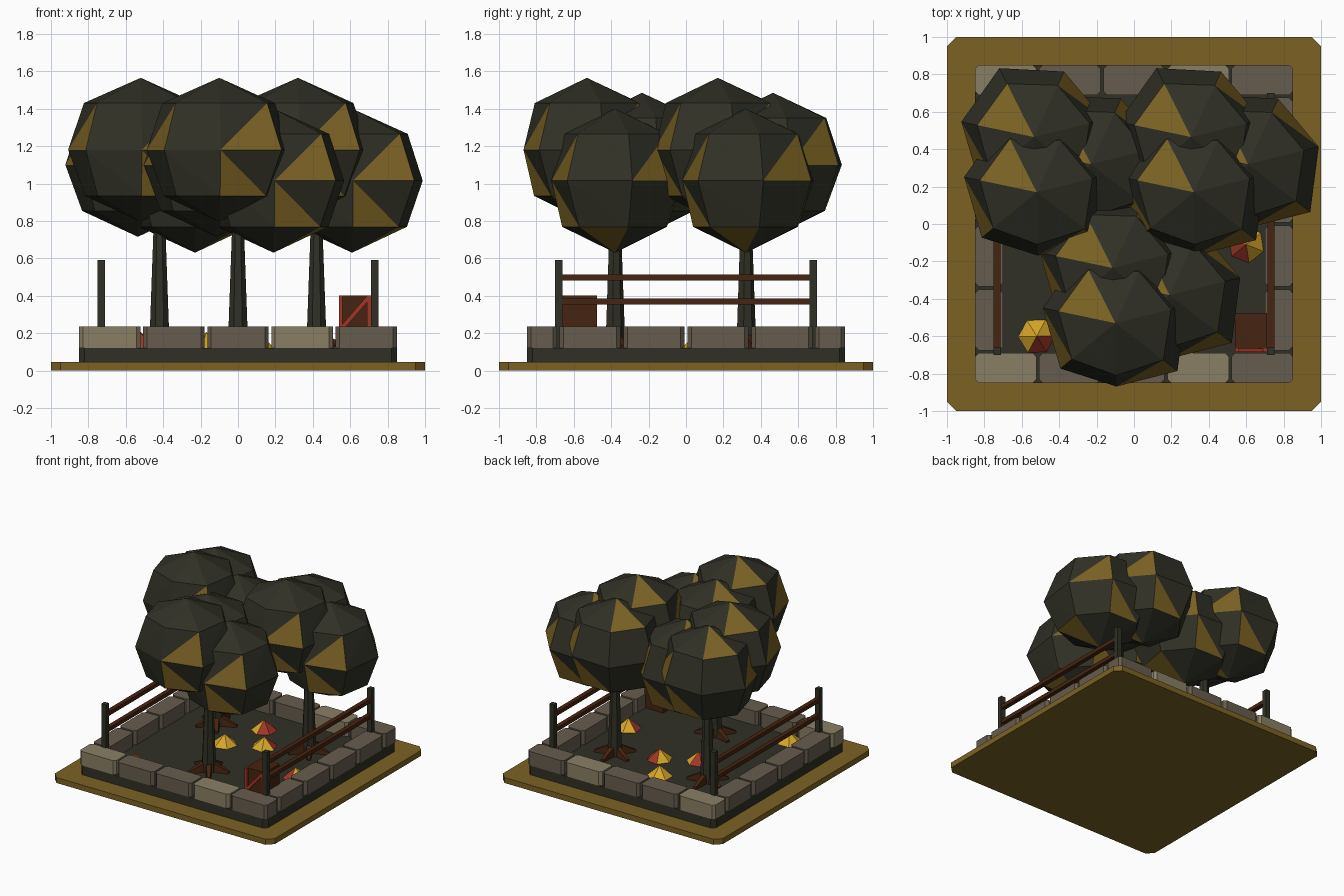
import bpy, bmesh, math
from mathutils import Vector

if "Cube" in bpy.data.objects:
    bpy.data.objects.remove(bpy.data.objects["Cube"])


def srgb(c):
    c /= 255
    return c / 12.92 if c <= 0.04045 else ((c + 0.055) / 1.055) ** 2.4


def material(name, r, g, b):
    m = bpy.data.materials.new(name)
    m.diffuse_color = (srgb(r), srgb(g), srgb(b), 1)
    m.use_nodes = True
    m.node_tree.nodes["Principled BSDF"].inputs["Base Color"].default_value = m.diffuse_color
    return m


OCHRE = material("ochre", 124, 98, 36)
DARK = material("dark olive", 48, 48, 38)
STONE = material("stone", 103, 92, 78)
PALE = material("pale stone", 138, 127, 101)
BROWN = material("brown wood", 70, 36, 17)
RED = material("rust red", 160, 54, 38)
GOLD = material("leaf gold", 214, 166, 40)


def finish(name, bm, mats):
    bmesh.ops.recalc_face_normals(bm, faces=bm.faces)
    me = bpy.data.meshes.new(name)
    bm.to_mesh(me)
    bm.free()
    for m in mats:
        me.materials.append(m)
    ob = bpy.data.objects.new(name, me)
    bpy.context.collection.objects.link(ob)
    return ob


def box(name, x0, x1, y0, y1, z0, z1, mat, cut=0):
    """Box whose vertical edges are chamfered by cut."""
    bm = bmesh.new()
    bmesh.ops.create_cube(bm, size=1)
    for v in bm.verts:
        v.co = (x0 if v.co.x < 0 else x1, y0 if v.co.y < 0 else y1, z0 if v.co.z < 0 else z1)
    if cut:
        up = [e for e in bm.edges if abs(e.verts[0].co.z - e.verts[1].co.z) > 1e-5]
        bmesh.ops.bevel(bm, geom=up, offset=cut, segments=1, affect='EDGES')
    return finish(name, bm, [mat])


# Base plate and soil bed
box("base_plate", -1, 1, -1, 1, 0, 0.045, OCHRE, 0.05)
box("soil_bed", -0.85, 0.85, -0.85, 0.85, 0.045, 0.12, DARK, 0.03)

# Stone border: five blocks front and back, four on each side
for s, side in ((-1, "front"), (1, "back")):
    for i in range(5):
        x = -0.686 + i * 0.343
        y0, y1 = sorted((s * 0.69, s * 0.85))
        box(f"{side}_stone", x - 0.164, x + 0.164, y0, y1, 0.12, 0.235,
            PALE if i % 3 == 0 else STONE, 0.02)
for s, side in ((-1, "left"), (1, "right")):
    for i in range(4):
        y = -0.513 + i * 0.342
        x0, x1 = sorted((s * 0.70, s * 0.85))
        box(f"{side}_stone", x0, x1, y - 0.162, y + 0.162, 0.12, 0.235, STONE, 0.02)

# Fences on the left and right
for s, side in ((-1, "left"), (1, "right")):
    x = s * 0.732
    for y in (-0.68, 0.68):
        box(f"{side}_fence_post", x - 0.02, x + 0.02, y - 0.02, y + 0.02, 0.12, 0.59, DARK)
    for z in (0.368, 0.498):
        box(f"{side}_fence_rail", x - 0.018, x + 0.018, -0.68, 0.68, z - 0.016, z + 0.016, BROWN)

# Crate with red battens on the front
box("crate", 0.54, 0.71, -0.665, -0.475, 0.12, 0.40, BROWN)
box("crate_left_batten", 0.54, 0.56, -0.685, -0.665, 0.12, 0.40, RED)
box("crate_right_batten", 0.69, 0.71, -0.685, -0.665, 0.12, 0.40, RED)
bm = bmesh.new()
vs = [bm.verts.new((x, y, z)) for y in (-0.685, -0.665)
      for x, z in ((0.56, 0.215), (0.56, 0.25), (0.69, 0.40), (0.69, 0.365))]
bm.faces.new(vs[:4])
bm.faces.new(vs[4:])
for i in range(4):
    j = (i + 1) % 4
    bm.faces.new((vs[i], vs[j], vs[4 + j], vs[4 + i]))
finish("crate_diagonal", bm, [RED])

# Foliage ball: poles and three seven-sided rings, with some ochre facets
N = 7
WOBBLE = [0.88, 1.09, 1.01, 1.0, 1.07, 1.03, 0.99]
OCHRE_FACES = {("top", 4), ("up", 0), ("up", 2), ("up", 5), ("low", 0), ("low", 3), ("bottom", 1)}


def crown(name, c, r):
    bm = bmesh.new()
    c = Vector(c)

    def ring(z, rad, mix):
        out = []
        for k in range(N):
            a = math.radians(-89) + math.tau * k / N
            q = rad * (1 + (WOBBLE[k] - 1) * mix)
            out.append(bm.verts.new(c + r * Vector((q * math.cos(a), q * math.sin(a), z))))
        return out

    low, mid, up = ring(-0.64, 0.78, 0.5), ring(0, 1, 1), ring(0.65, 0.79, 0.7)
    top = bm.verts.new(c + Vector((0, 0, r)))
    bottom = bm.verts.new(c - Vector((0, 0, r)))
    for k in range(N):
        j = (k + 1) % N
        for key, tri in (("top", (up[k], up[j], top)), ("up", (mid[k], mid[j], up[j])),
                         ("up2", (mid[k], up[j], up[k])), ("low", (low[k], low[j], mid[k])),
                         ("low2", (low[j], mid[j], mid[k])), ("bottom", (low[j], low[k], bottom))):
            bm.faces.new(tri).material_index = int((key, k) in OCHRE_FACES)
    finish(name, bm, [DARK, OCHRE])


# Trees: tapered trunk, splayed roots and three foliage balls
for tx, ty in ((0, -0.38), (-0.42, 0.32), (0.42, 0.32)):
    bm = bmesh.new()
    bmesh.ops.create_cone(bm, cap_ends=True, segments=7, radius1=0.056, radius2=0.026, depth=0.82)
    ob = finish("trunk", bm, [DARK])
    ob.location = (tx, ty, 0.53)
    for k in range(5):
        a = math.tau * k / 5 + 0.3
        d, n = Vector((math.cos(a), math.sin(a), 0)), Vector((-math.sin(a), math.cos(a), 0))
        o = Vector((tx, ty, 0.115))
        bm = bmesh.new()
        near = [bm.verts.new(o + d * 0.02 + n * w + Vector((0, 0, z)))
                for w, z in ((-0.025, 0), (0.025, 0), (0.02, 0.09), (-0.02, 0.09))]
        far = [bm.verts.new(o + d * 0.16 + n * w + Vector((0, 0, z)))
               for w, z in ((-0.016, 0), (0.016, 0), (0.012, 0.02), (-0.012, 0.02))]
        bm.faces.new(near)
        bm.faces.new(far)
        for i in range(4):
            j = (i + 1) % 4
            bm.faces.new((near[i], near[j], far[j], far[i]))
        finish("root", bm, [BROWN])
    crown("low_foliage", (tx + 0.19, ty, 1.015), 0.385)
    crown("middle_foliage", (tx - 0.115, ty + 0.145, 1.10), 0.385)
    crown("high_foliage", (tx - 0.10, ty - 0.15, 1.18), 0.385)

# Leaf piles: low cones with two red sides
for n, (x, y) in enumerate(((-0.07, 0.44), (0.1, 0.2), (-0.17, 0.07), (0.6, -0.11), (-0.52, -0.6))):
    bm = bmesh.new()
    bmesh.ops.create_cone(bm, cap_ends=True, segments=6, radius1=0.105, radius2=0, depth=0.09)
    bmesh.ops.remove_doubles(bm, verts=bm.verts, dist=0.001)
    for f in bm.faces:
        c = f.calc_center_median()
        a = (math.degrees(math.atan2(c.y, c.x)) + 360 - n * 60) % 360
        f.material_index = int(len(f.verts) == 3 and (a < 55 or 290 < a))
    ob = finish("leaf_pile", bm, [GOLD, RED])
    ob.location = (x, y, 0.16)
    ob.rotation_euler.z = 0.4 * n
